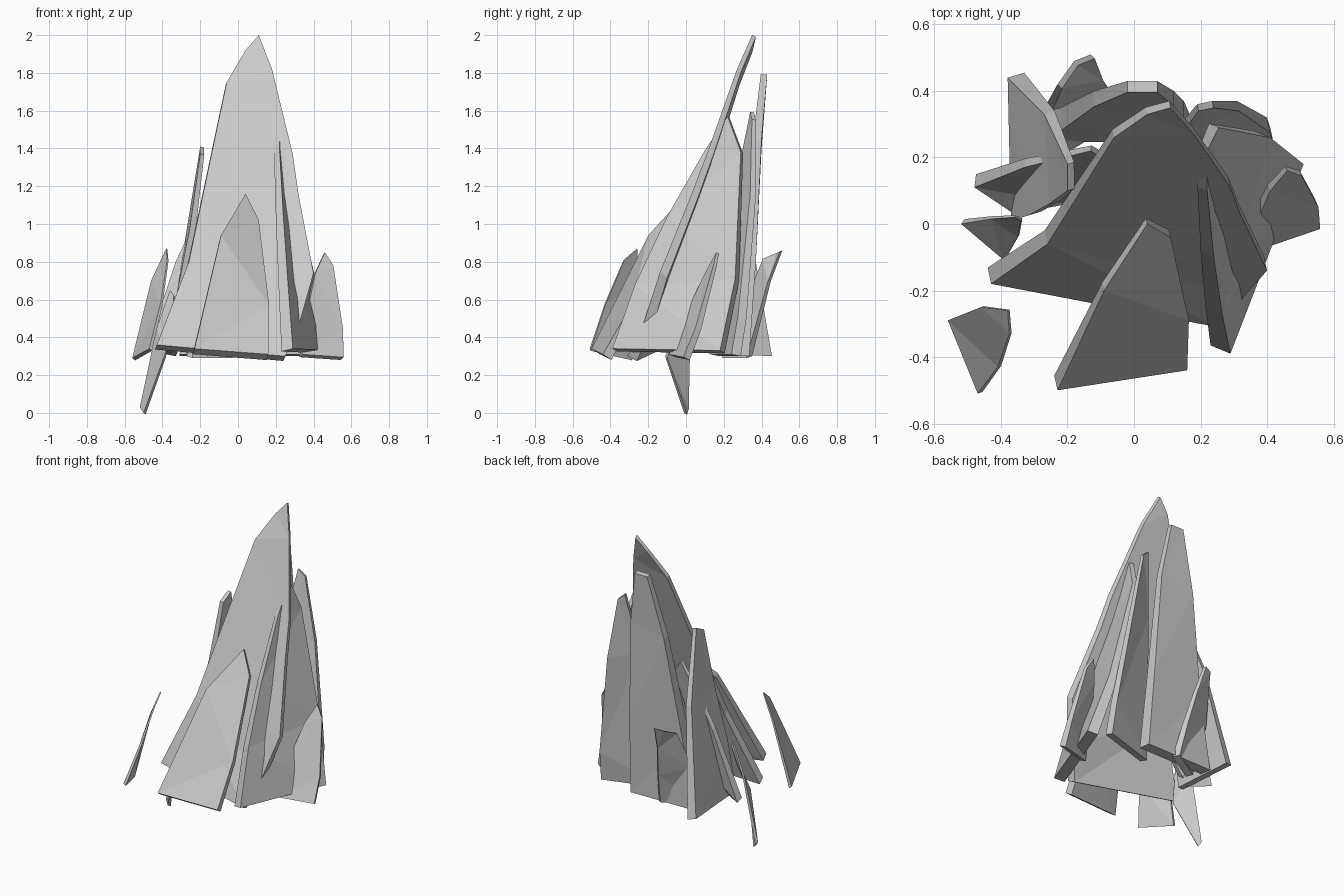
import bpy
import bmesh
from mathutils import Vector

# Remove the default cube only
default_cube = bpy.data.objects.get("Cube")
if default_cube:
    bpy.data.objects.remove(default_cube, do_unlink=True)

# One plain stone colour
stone = bpy.data.materials.new("stone_grey")
stone.use_nodes = True
grey = (.6, .6, .6, 1)
stone.diffuse_color = grey
for node in stone.node_tree.nodes:
    if node.type == "BSDF_PRINCIPLED":
        node.inputs["Base Color"].default_value = grey
        node.inputs["Roughness"].default_value = .9


def make_shard(name, outline, thickness):
    """Build a rock slab from its outer face, thinning towards its tip."""
    bm = bmesh.new()
    outer_verts = [bm.verts.new(point) for point in outline]
    outer_face = bm.faces.new(outer_verts)
    heights = [point[2] for point in outline]
    low, high = min(heights), max(heights)
    extruded = bmesh.ops.extrude_face_region(
        bm, geom=[outer_face], use_keep_orig=True)
    for item in extruded["geom"]:
        if isinstance(item, bmesh.types.BMVert):
            rise = (item.co.z - low) / (high - low)
            item.co += Vector(thickness) * (1 - .6 * rise)
    bmesh.ops.triangulate(
        bm, faces=[face for face in bm.faces if len(face.verts) > 4])
    bmesh.ops.recalc_face_normals(bm, faces=bm.faces[:])
    mesh = bpy.data.meshes.new(name)
    bm.to_mesh(mesh)
    bm.free()
    mesh.materials.append(stone)
    shard = bpy.data.objects.new(name, mesh)
    bpy.context.scene.collection.objects.link(shard)
    return shard


# Tall leaning slab that forms the peak
make_shard("main_peak", [
    (.11, .35, 2), (.18, .27, 1.82), (.29, .11, 1.37), (.32, .03, 1.16),
    (.4, -.14, .74), (.33, -.22, .49), (.25, -.31, .3), (-.43, -.18, .36),
    (-.26, -.06, .8), (-.06, .26, 1.75), (.04, .33, 1.92),
], (-.01, .05, -.025))

# Low slab resting against the front
make_shard("front_shard", [
    (.04, 0, 1.16), (.11, -.04, 1.02), (.165, -.29, .57),
    (.16, -.44, .31), (-.23, -.5, .34), (-.09, -.2, .94),
], (-.01, .045, -.03))

# Large slab on the left flank
make_shard("left_flank_shard", [
    (.22, .22, 1.57), (.255, .29, 1.38), (.41, .26, .71),
    (.51, .18, .33), (.29, -.39, .34), (.265, -.27, .68),
    (.24, -.1, 1.04), (.22, .1, 1.39),
], (-.06, .025, -.015))

# Short slab at the outer left
make_shard("outer_left_shard", [
    (.46, .16, .85), (.505, .145, .78), (.555, .05, .45),
    (.56, -.015, .295), (.34, -.09, .31), (.37, .01, .55), (.41, .1, .74),
], (-.015, .035, -.015))

# Tall slab at the back left, turned slightly to the right
make_shard("back_left_shard", [
    (.19, .36, 1.59), (.235, .37, 1.55), (.31, .37, 1.15),
    (.4, .32, .5), (.41, .29, .3), (.05, .18, .3), (.13, .29, 1.2),
], (.01, -.05, .01))

# Tall slab across the back
make_shard("back_shard", [
    (-.02, .43, 1.79), (.07, .43, 1.79), (.12, .4, 1.45),
    (.15, .37, .8), (.165, .335, .3), (-.31, .33, .3),
    (-.22, .35, .75), (-.12, .4, 1.4),
], (0, -.085, .01))

# Small slab leaning outward at the back
make_shard("small_back_shard", [
    (-.13, .51, .86), (-.18, .49, .85), (-.23, .42, .82),
    (-.28, .33, .58), (-.27, .22, .3), (-.06, .35, .3),
    (-.08, .4, .5), (-.11, .45, .7),
], (.03, -.03, -.01))

# Tall slab on the right flank
make_shard("right_flank_shard", [
    (-.2, .18, 1.41), (-.2, .1, 1.37), (-.255, .06, .98),
    (-.32, .025, .65), (-.37, .01, .33), (-.38, .44, .31),
    (-.27, .33, .98),
], (.05, .015, -.01))

# Slab passing behind the right flank
make_shard("inner_right_shard", [
    (-.48, .11, .35), (-.33, .17, .8), (-.25, .19, .97),
    (-.13, .22, 1.2), (-.05, .17, 1.1), (-.2, .06, .5), (-.36, .03, .34),
], (.005, .04, -.02))

# Pointed sliver reaching the ground
make_shard("ground_sliver", [
    (-.52, 0, .03), (-.5, -.01, 0), (-.39, -.11, .3),
    (-.35, -.04, .48), (-.34, .01, .62), (-.36, .02, .65),
    (-.43, .015, .45),
], (.01, .015, -.01))

# Detached slab at the front right
make_shard("detached_shard", [
    (-.38, -.26, .87), (-.375, -.33, .81), (-.41, -.43, .58),
    (-.47, -.51, .34), (-.56, -.29, .29), (-.46, -.25, .7),
], (.015, .005, -.012))
